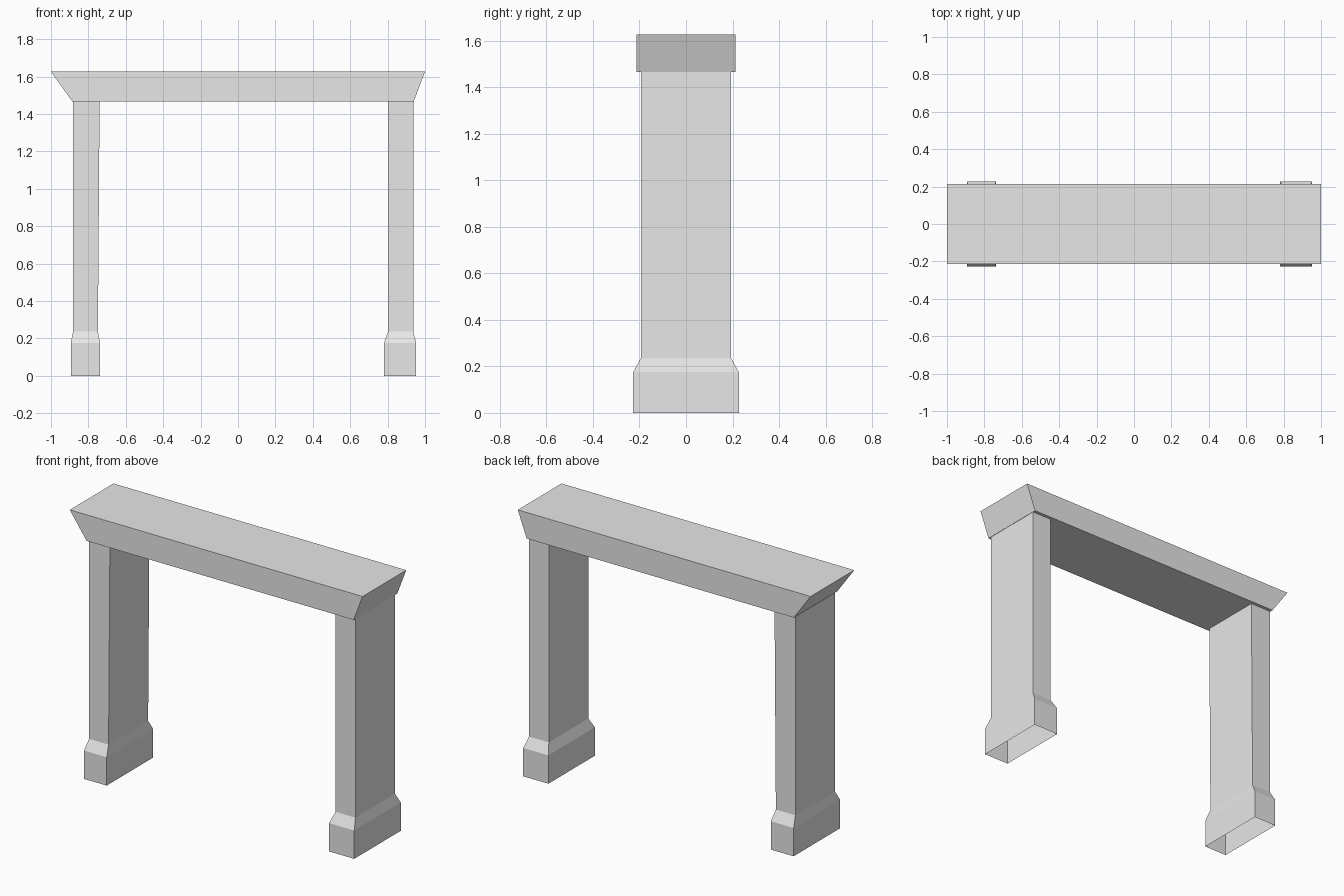
import bpy
import bmesh

cube = bpy.data.objects.get("Cube")
if cube:
    bpy.data.objects.remove(cube, do_unlink=True)

stone = bpy.data.materials.new("light_grey_stone")
stone.use_nodes = True
GREY = (0.8, 0.8, 0.8, 1)
stone.diffuse_color = GREY
stone.node_tree.nodes["Principled BSDF"].inputs["Base Color"].default_value = GREY


def loft(name, sections, bottom=False, top=False):
    """Stack rectangles (x0, x1, half depth, z) into a flat-sided shell."""
    bm = bmesh.new()
    rings = [[bm.verts.new(p) for p in ((x0, -d, z), (x1, -d, z), (x1, d, z), (x0, d, z))]
             for x0, x1, d, z in sections]
    for low, high in zip(rings, rings[1:]):
        for i in range(4):
            j = (i + 1) % 4
            bm.faces.new((low[i], low[j], high[j], high[i]))
    if bottom:
        bm.faces.new(rings[0][::-1])
    if top:
        bm.faces.new(rings[-1])
    mesh = bpy.data.meshes.new(name)
    bm.to_mesh(mesh)
    bm.free()
    mesh.materials.append(stone)
    obj = bpy.data.objects.new(name, mesh)
    bpy.context.collection.objects.link(obj)
    return obj


BASE_TOP, SHAFT_START, BEAM_BOTTOM, BEAM_TOP = 0.175, 0.237, 1.466, 1.627
BASE_DEPTH, SHAFT_DEPTH, BEAM_DEPTH = 0.227, 0.193, 0.213


def pillar(name, base, shaft_low, shaft_high):
    """Hollow post with a flared foot, open underneath."""
    loft(name, [(*base, BASE_DEPTH, 0),
                (*base, BASE_DEPTH, BASE_TOP),
                (*shaft_low, SHAFT_DEPTH, SHAFT_START),
                (*shaft_high, SHAFT_DEPTH, BEAM_BOTTOM)])


# Two slightly uneven pillars
pillar("right_pillar", (-0.894, -0.738), (-0.882, -0.749), (-0.882, -0.74))
pillar("left_pillar", (0.781, 0.953), (0.802, 0.937), (0.802, 0.937))

# Crossbeam with slanted ends
loft("crossbeam", [(-0.885, 0.939, BEAM_DEPTH, BEAM_BOTTOM),
                   (-1, 1, BEAM_DEPTH, BEAM_TOP)], bottom=True, top=True)
